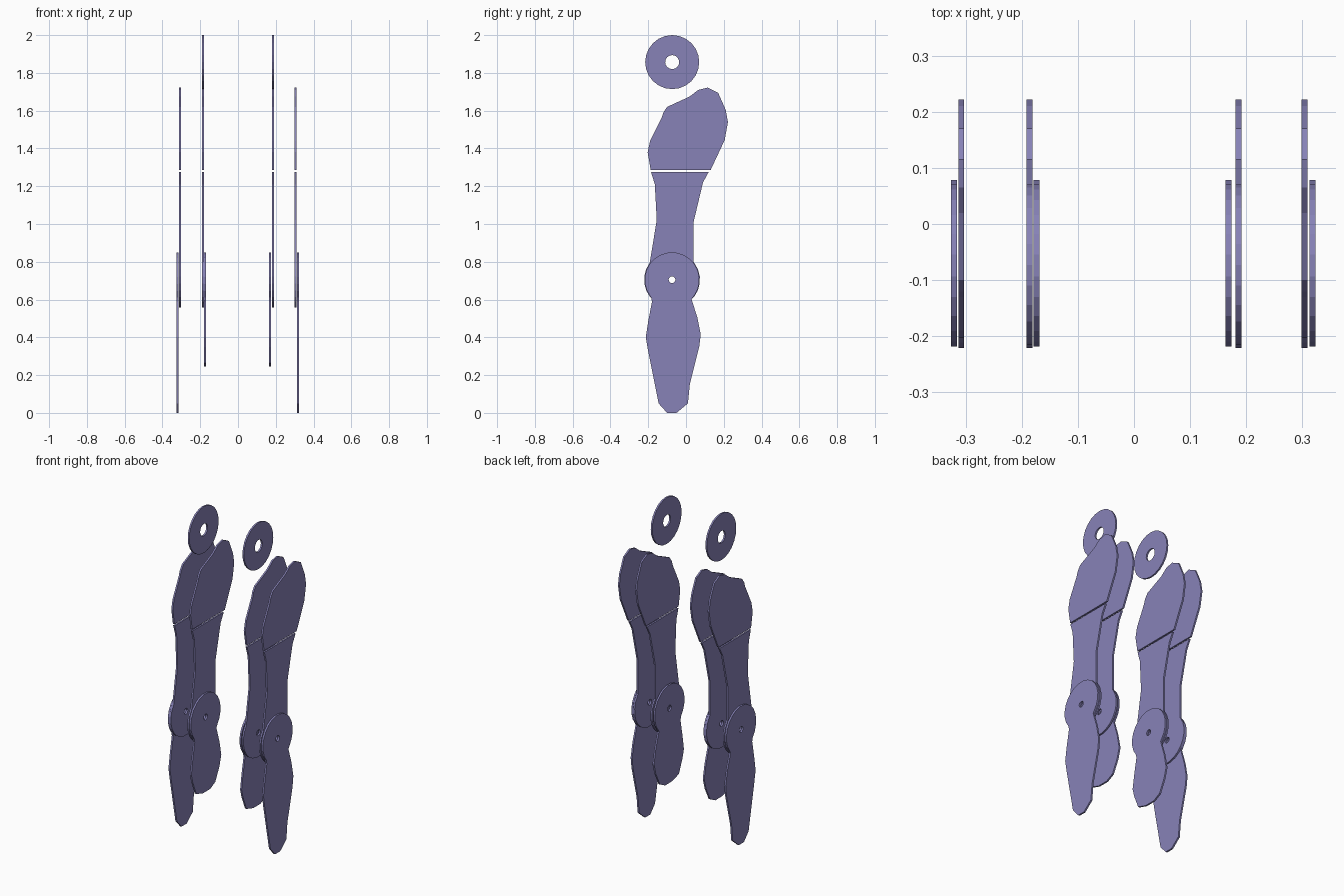
import bpy, math
from mathutils import Matrix

if "Cube" in bpy.data.objects:
    bpy.data.objects.remove(bpy.data.objects["Cube"])

mat = bpy.data.materials.new("muted_violet")
mat.diffuse_color = (0.242, 0.223, 0.474, 1)
mat.use_nodes = True
mat.node_tree.nodes["Principled BSDF"].inputs["Base Color"].default_value = mat.diffuse_color

THICK = 0.0104
KNEE = (-0.074, 0.705)


def arc(c, r, a0=0, a1=360, n=24):
    """Points on an arc; a full circle leaves out the repeated end."""
    full = abs(a1 - a0) == 360
    steps = n if full else n - 1
    return [(c[0] + r * math.cos(math.radians(a0 + (a1 - a0) * i / steps)),
             c[1] + r * math.sin(math.radians(a0 + (a1 - a0) * i / steps)))
            for i in range(n)]


def plate(name, x, *loops):
    """Flat plate in the y-z plane, later loops are holes."""
    cu = bpy.data.curves.new(name, 'CURVE')
    cu.dimensions = '2D'
    cu.fill_mode = 'BOTH'
    cu.extrude = THICK / 2
    for pts in loops:
        sp = cu.splines.new('POLY')
        sp.points.add(len(pts) - 1)
        for p, (y, z) in zip(sp.points, pts):
            p.co = (y, z, 0, 1)
        sp.use_cyclic_u = True
    tmp = bpy.data.objects.new(name + "_curve", cu)
    bpy.context.collection.objects.link(tmp)
    bpy.context.view_layer.update()
    dg = bpy.context.evaluated_depsgraph_get()
    me = bpy.data.meshes.new_from_object(tmp.evaluated_get(dg))
    bpy.data.objects.remove(tmp)
    # local x, y, z become world y, z, x
    me.transform(Matrix(((0, 0, 1, x), (1, 0, 0, 0), (0, 1, 0, 0), (0, 0, 0, 1))))
    me.materials.clear()
    me.materials.append(mat)
    for f in me.polygons:
        f.use_smooth = False
    ob = bpy.data.objects.new(name, me)
    bpy.context.collection.objects.link(ob)


# Hip-side thigh plate
thigh_top = [(-.187, 1.285), (-.203, 1.38), (-.19, 1.44), (-.13, 1.56), (-.12, 1.59),
             (-.10, 1.62), (.02, 1.675), (.065, 1.71), (.115, 1.722), (.17, 1.695),
             (.21, 1.605), (.222, 1.54), (.205, 1.445), (.13, 1.285)]
# Lower thigh plate ending in a round knee
thigh_low = ([(.12, 1.275), (.09, 1.22), (.04, 1.01), (.04, .80)]
             + arc(KNEE, .148, 37, -217, 18)
             + [(-.155, 1.02), (-.165, 1.21), (-.185, 1.275)])
# Shin plates: shared round top and calf bulge, long or short end
calf_back = [(-.18, .59), (-.2, .485), (-.213, .40)]
calf_front = [(.078, .415), (.06, .505), (.03, .60)]
long_end = [(-.2, .325), (-.145, .05), (-.1, 0), (-.05, 0), (.01, .05),
            (.02, .15), (.07, .35)]
short_end = [(-.2, .35), (-.165, .265), (-.1, .245), (-.03, .245),
             (.02, .27), (.06, .35)]
knee_top = arc(KNEE, .145, -40, 220, 18)
bolt = arc(KNEE, .018, n=12)
hip = (-.073, 1.857)

# Upper plate x, shin plate x, shin end, for each side of both legs
sides = [("left_outer", -.308, -.3205, long_end),
         ("left_inner", -.1865, -.174, short_end),
         ("right_inner", .1865, .1687, short_end),
         ("right_outer", .304, .318, long_end)]
for side, xu, xl, end in sides:
    plate(side + "_hip_plate", xu, thigh_top)
    plate(side + "_thigh_plate", xu, thigh_low, bolt)
    plate(side + "_shin_plate", xl, knee_top + calf_back + end + calf_front, bolt)
    if "inner" in side:
        plate(side + "_hip_ring", xu, arc(hip, .143), arc(hip, .037, n=16))
